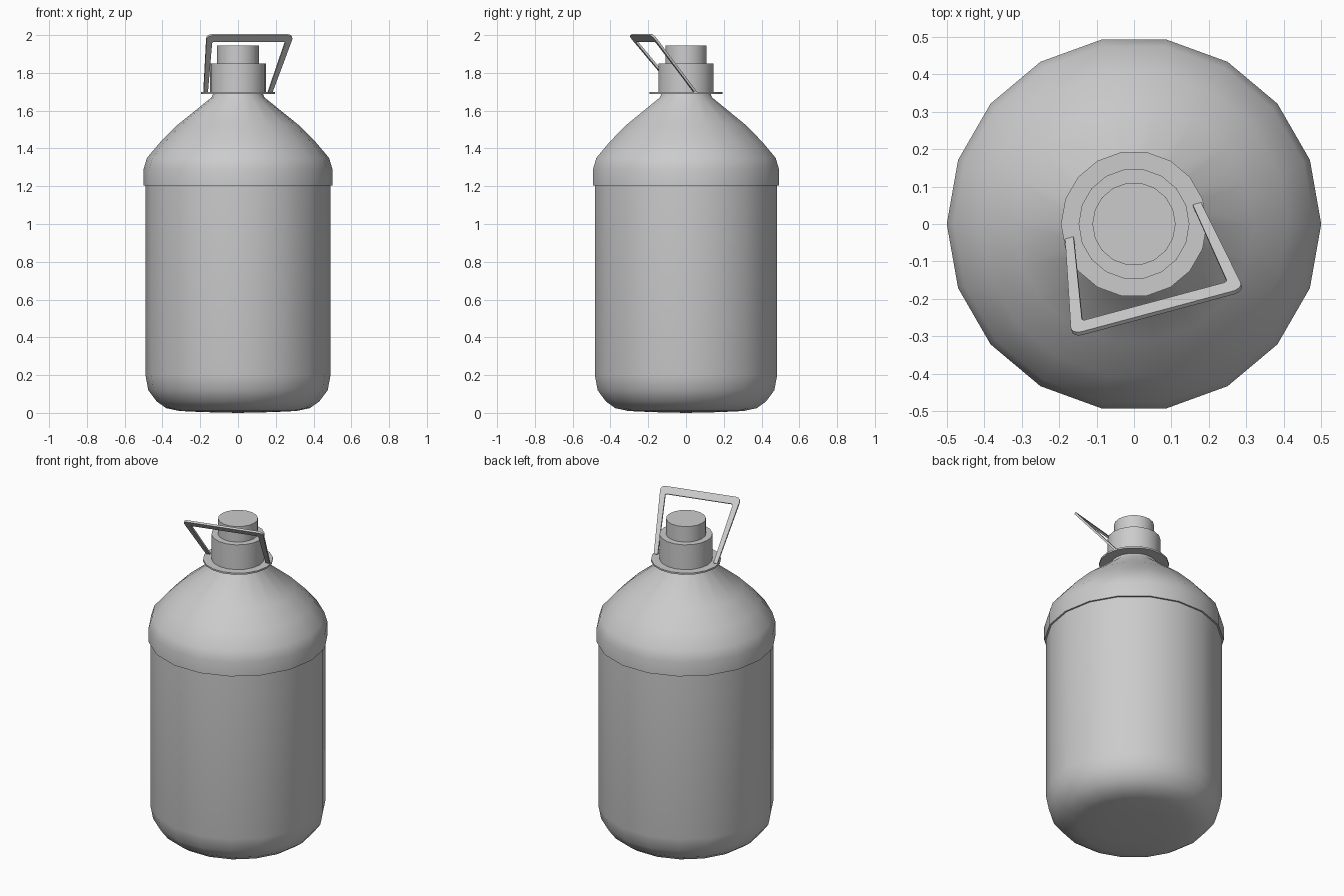
import bpy, bmesh, math
from mathutils import Vector, Matrix

SIDES = 18

cube = bpy.data.objects.get("Cube")
if cube:
    bpy.data.objects.remove(cube, do_unlink=True)

grey = bpy.data.materials.new("plain_grey")
grey.use_nodes = True
colour = (0.6, 0.6, 0.6, 1)
grey.diffuse_color = colour
grey.node_tree.nodes["Principled BSDF"].inputs["Base Color"].default_value = colour


def finish(name, bm, smooth=True):
    """Turn a bmesh into a named, shaded object."""
    bmesh.ops.recalc_face_normals(bm, faces=bm.faces)
    mesh = bpy.data.meshes.new(name)
    bm.to_mesh(mesh)
    bm.free()
    mesh.materials.append(grey)
    obj = bpy.data.objects.new(name, mesh)
    bpy.context.collection.objects.link(obj)
    if smooth:
        bpy.ops.object.select_all(action='DESELECT')
        obj.select_set(True)
        bpy.context.view_layer.objects.active = obj
        bpy.ops.object.shade_smooth_by_angle(angle=math.radians(35))
    return obj


def lathe(name, profile):
    """Spin a (radius, height) profile round the z axis."""
    bm = bmesh.new()
    verts = [bm.verts.new((r, 0, z)) for r, z in profile]
    edges = [bm.edges.new(pair) for pair in zip(verts, verts[1:])]
    bmesh.ops.spin(bm, geom=verts + edges, cent=(0, 0, 0), axis=(0, 0, 1),
                   angle=math.tau, steps=SIDES, use_merge=True)
    bmesh.ops.remove_doubles(bm, verts=bm.verts, dist=0.0005)
    return finish(name, bm)


# Bottle: rounded base, straight wall, overhanging shoulder, neck
lathe("bottle_body", [
    (0, 0), (0.18, 0.004), (0.31, 0.01), (0.38, 0.025), (0.43, 0.06),
    (0.475, 0.12), (0.49, 0.2), (0.49, 1.205), (0.5, 1.205), (0.5, 1.29),
    (0.482, 1.35), (0.41, 1.435), (0.32, 1.525), (0.14, 1.67),
    (0.132, 1.69), (0, 1.69)])

# Flange, collar and cap stacked on the neck
for name, radius, low, high in (("neck_flange", 0.195, 1.688, 1.698),
                                ("neck_collar", 0.148, 1.698, 1.85),
                                ("cap", 0.111, 1.85, 1.945)):
    lathe(name, [(0, low), (radius, low), (radius, high), (0, high)])


# Carrying handle: a flat trapezoid strip with rounded outer corners
def corner(centre, radius, start, end, steps=4):
    return [(centre[0] + radius * math.cos(math.radians(a)),
             centre[1] + radius * math.sin(math.radians(a)))
            for a in (start + (end - start) * i / steps for i in range(steps + 1))]


right_outer = [(0.188, 0)] + corner((0.21, 0.369), 0.025, -8, 90)
right_inner = [(0.165, 0)] + corner((0.192, 0.342), 0.008, -8, 90)


def mirrored(points):
    return [(-x, y) for x, y in reversed(points)]


outer = right_outer + mirrored(right_outer)
inner = right_inner + mirrored(right_inner)
bm = bmesh.new()
rows = [[bm.verts.new((x, 0, y)) for x, y in line] for line in (outer, inner)]
for i in range(len(outer) - 1):
    bm.faces.new((rows[0][i], rows[0][i + 1], rows[1][i + 1], rows[1][i]))
strip = bmesh.ops.extrude_face_region(bm, geom=bm.faces[:])
bmesh.ops.translate(bm, vec=(0, 0.012, 0),
                    verts=[g for g in strip["geom"] if isinstance(g, bmesh.types.BMVert)])
handle = finish("handle", bm)
turn = Matrix.Rotation(math.radians(15), 4, 'Z')
tilt = Matrix.Rotation(math.radians(39.5), 4, 'X')
handle.data.transform(Matrix.Translation(Vector((0, 0, 1.693))) @ turn @ tilt)
